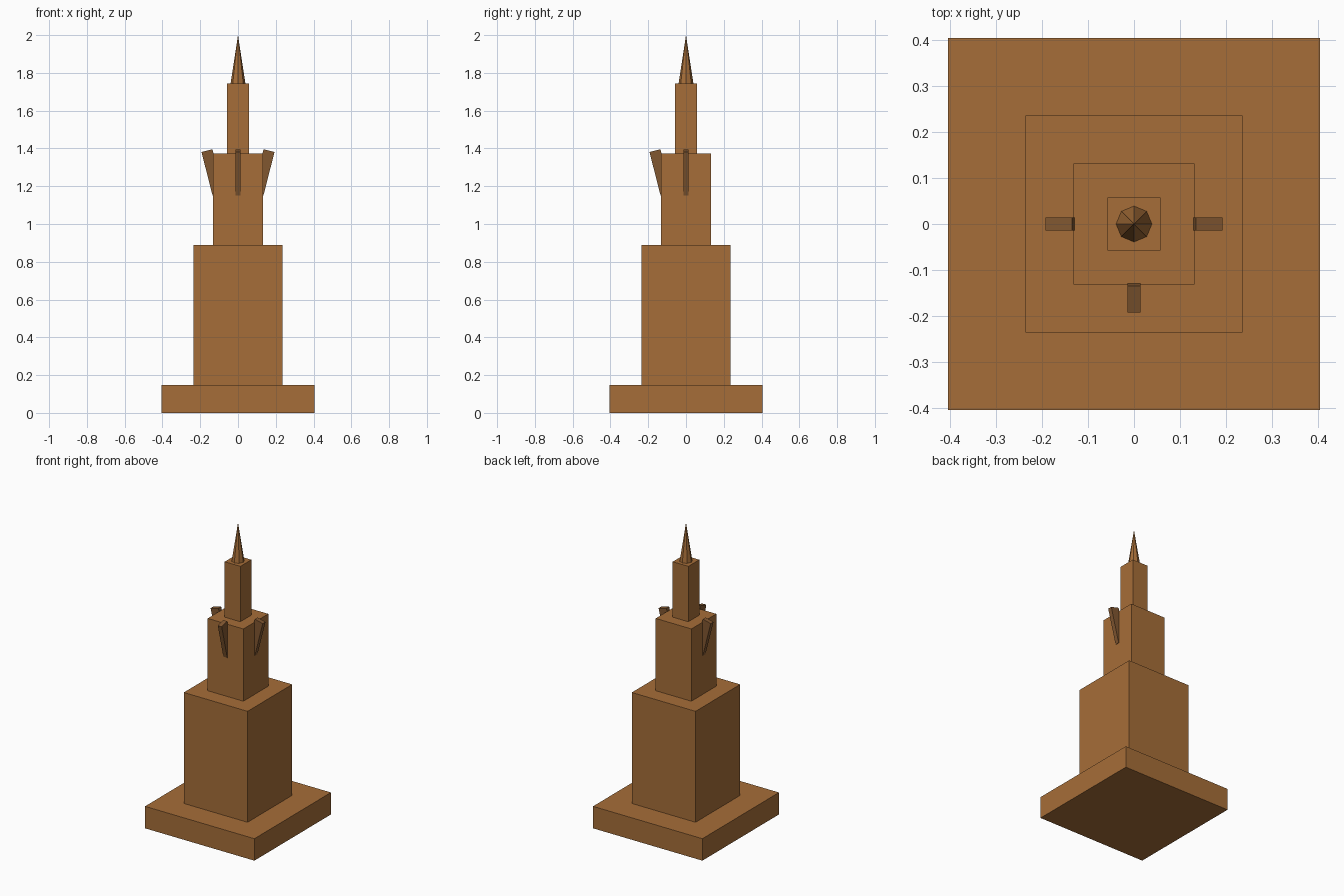
import bpy
import math
from mathutils import Matrix, Vector

if "Cube" in bpy.data.objects:
    bpy.data.objects.remove(bpy.data.objects["Cube"])


def make_material(name, color):
    mat = bpy.data.materials.new(name)
    mat.diffuse_color = (*color, 1)
    mat.use_nodes = True
    mat.node_tree.nodes["Principled BSDF"].inputs["Base Color"].default_value = mat.diffuse_color
    return mat


body_mat = make_material("warm_brown", (0.38, 0.155, 0.04))
fin_mat = make_material("dark_brown", (0.22, 0.095, 0.03))


def box(name, size, matrix, mat):
    bpy.ops.mesh.primitive_cube_add(size=1)
    obj = bpy.context.object
    obj.name = name
    obj.data.transform(matrix @ Matrix.Diagonal((*size, 1)))
    obj.data.materials.append(mat)
    return obj


# Stacked square tiers: name, half width, bottom, top
for name, half, z0, z1 in [
    ("base_plinth", 0.405, 0.0, 0.147),
    ("lower_tower", 0.236, 0.147, 0.89),
    ("middle_tower", 0.132, 0.89, 1.374),
    ("upper_tower", 0.058, 1.374, 1.745),
]:
    box(name, (2 * half, 2 * half, z1 - z0),
        Matrix.Translation((0, 0, (z0 + z1) / 2)), body_mat)

# Eight-sided spire
bpy.ops.mesh.primitive_cone_add(vertices=8, radius1=0.039, radius2=0,
                                depth=0.255, location=(0, 0, 1.8725))
spire = bpy.context.object
spire.name = "spire"
spire.data.materials.append(body_mat)

# Fins leaning outward on the right, left and front faces (none at the back)
lean = (Matrix.Translation((0.1348, 0, 1.273))
        @ Matrix.Rotation(math.radians(14.3), 4, 'Y'))
for name, angle in [("right_fin", 0), ("left_fin", 180), ("front_fin", -90)]:
    box(name, (0.06, 0.029, 0.238),
        Matrix.Rotation(math.radians(angle), 4, 'Z') @ lean, fin_mat)
